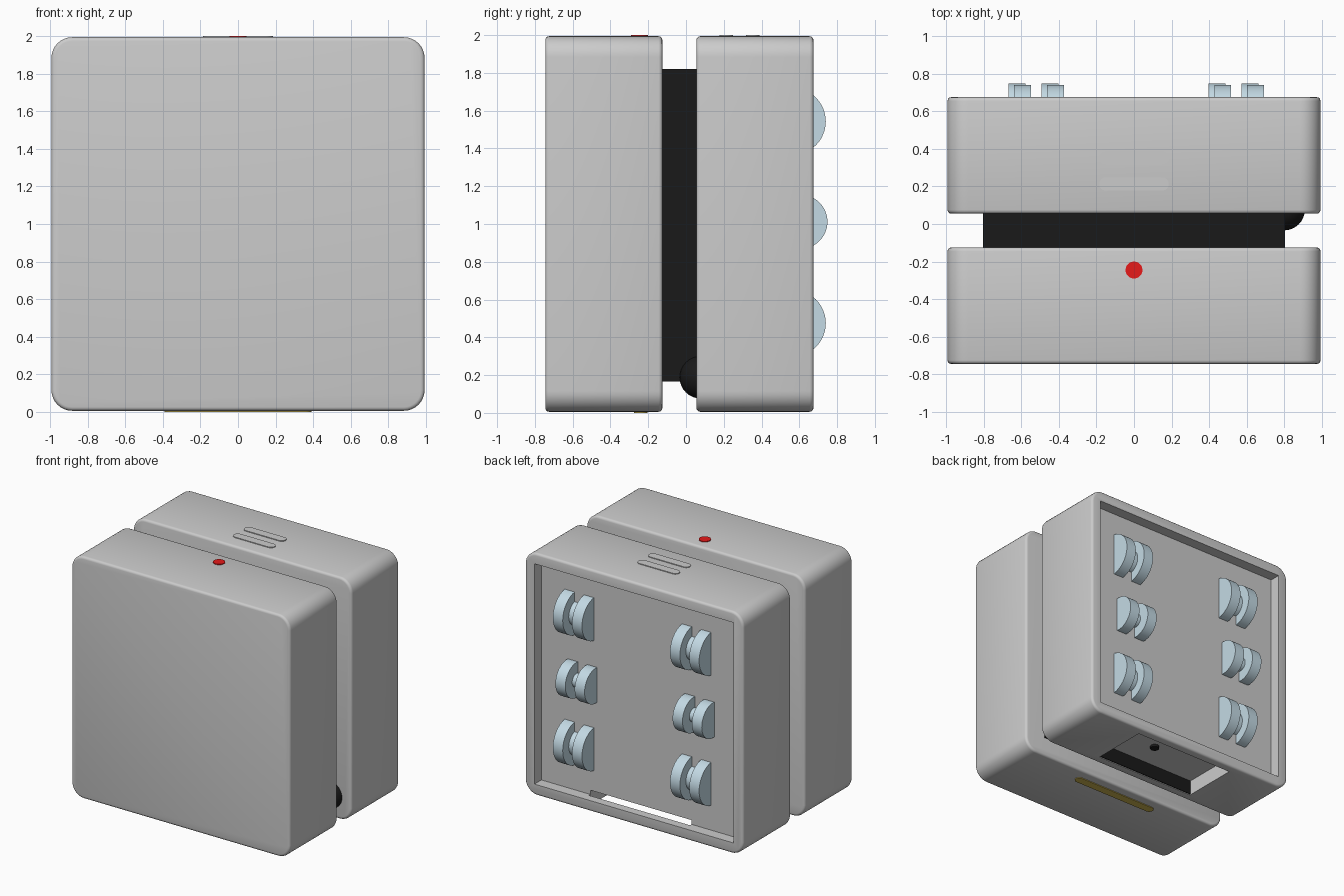
import bpy, bmesh, math
from mathutils import Vector, Matrix

if "Cube" in bpy.data.objects:
    bpy.data.objects.remove(bpy.data.objects["Cube"])


def material(name, rgb):
    m = bpy.data.materials.new(name)
    m.diffuse_color = (*rgb, 1)
    m.use_nodes = True
    m.node_tree.nodes["Principled BSDF"].inputs["Base Color"].default_value = m.diffuse_color
    return m


BLACK = material("black", (0.01, 0.01, 0.01))
RED = material("red", (0.8, 0.01, 0.01))
GOLD = material("gold", (0.6, 0.45, 0.08))
BLUE = material("pale_blue", (0.55, 0.7, 0.78))


def finish(name, bm, mat=None, smooth=True):
    bmesh.ops.recalc_face_normals(bm, faces=bm.faces)
    me = bpy.data.meshes.new(name)
    bm.to_mesh(me)
    bm.free()
    ob = bpy.data.objects.new(name, me)
    bpy.context.collection.objects.link(ob)
    if mat:
        me.materials.append(mat)
    if smooth:
        shade(ob)
    return ob


def shade(ob):
    bpy.ops.object.select_all(action='DESELECT')
    ob.select_set(True)
    bpy.context.view_layer.objects.active = ob
    bpy.ops.object.shade_smooth_by_angle(angle=math.radians(35))


def box_mesh(lo, hi):
    lo, hi = Vector(lo), Vector(hi)
    bm = bmesh.new()
    bmesh.ops.create_cube(bm, size=1)
    for v in bm.verts:
        v.co = (lo + hi) / 2 + Vector(a * b for a, b in zip(v.co, hi - lo))
    return bm


def round_edges(bm, axis, radius, segments):
    edges = [e for e in bm.edges
             if abs((e.verts[1].co - e.verts[0].co).normalized()[axis]) > 0.99]
    bmesh.ops.bevel(bm, geom=edges, offset=radius, segments=segments,
                    profile=0.5, affect='EDGES')


def housing(name, y0, y1):
    bm = box_mesh((-0.993, y0, 0.006), (0.993, y1, 1.994))
    round_edges(bm, 1, 0.11, 8)
    rims = [e for e in bm.edges if e.calc_face_angle(0) > math.radians(60)]
    bmesh.ops.bevel(bm, geom=rims, offset=0.02, segments=3, profile=0.5, affect='EDGES')
    return finish(name, bm)


def cut(ob, lo, hi):
    cutter = finish("cutter", box_mesh(lo, hi), smooth=False)
    cutter.hide_render = True
    bpy.context.view_layer.objects.active = ob
    mod = ob.modifiers.new("cut", 'BOOLEAN')
    mod.operation, mod.solver, mod.object = 'DIFFERENCE', 'EXACT', cutter
    bpy.ops.object.modifier_apply(modifier=mod.name)
    bpy.data.objects.remove(cutter)
    shade(ob)


def cylinder(bm, centre, radius, length, axis='X', n=48):
    rot = Matrix.Rotation(math.pi / 2, 4, 'Y') if axis == 'X' else Matrix()
    bmesh.ops.create_cone(bm, cap_ends=True, segments=n, radius1=radius, radius2=radius,
                          depth=length, matrix=Matrix.Translation(centre) @ rot)


def pill(name, x, y, z0, z1, half_len, half_w, mat=None):
    bm = box_mesh((x - half_len, y - half_w, z0), (x + half_len, y + half_w, z1))
    round_edges(bm, 2, half_w * 0.98, 8)
    return finish(name, bm, mat)


# Two housings; the rear one has a back recess and a bottom socket
housing("front_housing", -0.745, -0.125)
rear = housing("rear_housing", 0.055, 0.675)
cut(rear, (-0.905, 0.585, 0.095), (0.905, 0.8, 1.905))
cut(rear, (-0.46, 0.13, -0.1), (0.46, 0.605, 0.13))

# Dark core joining the housings, with a ball at its lower corner
finish("core", box_mesh((-0.805, -0.135, 0.165), (0.805, 0.065, 1.82)), BLACK)
bm = bmesh.new()
bmesh.ops.create_uvsphere(bm, u_segments=32, v_segments=16, radius=0.112,
                          matrix=Matrix.Translation((0.798, 0.078, 0.188)))
finish("corner_ball", bm, BLACK)

# Dark lining and small port inside the bottom socket
finish("socket_lining", box_mesh((-0.459, 0.125, 0.012), (0.459, 0.137, 0.129)), BLACK)
bm = bmesh.new()
cylinder(bm, (0.1, 0.37, 0.125), 0.035, 0.03, 'Z', 24)
finish("socket_port", bm, BLACK)

# Button and raised vents on top, contact strip underneath
bm = bmesh.new()
cylinder(bm, (0, -0.245, 1.99), 0.045, 0.02, 'Z')
finish("button", bm, RED)
for i, y in enumerate((0.213, 0.353)):
    pill(f"vent_{i + 1}", 0, y, 1.98, 2.0, 0.185, 0.035)
pill("contact_strip", 0, -0.24, 0.0, 0.02, 0.39, 0.035, GOLD)

# Grooved rollers half sunk in the recess: two discs and a thin axle each
rows = [("upper", 0.03, 0.562, 1.543, 0.178, 0.1),
        ("middle", 0, 0.605, 1.012, 0.144, 0.055),
        ("lower", 0.03, 0.562, 0.475, 0.178, 0.1)]
for side, x0 in (("left", -0.535), ("right", 0.53)):
    for row, shift, y, z, radius, axle in rows:
        x = x0 + shift
        bm = bmesh.new()
        for dx in (-0.0875, 0.0875):
            cylinder(bm, (x + dx, y, z), radius, 0.09)
        cylinder(bm, (x, y, z), axle, 0.1)
        finish(f"roller_{side}_{row}", bm, BLUE)
